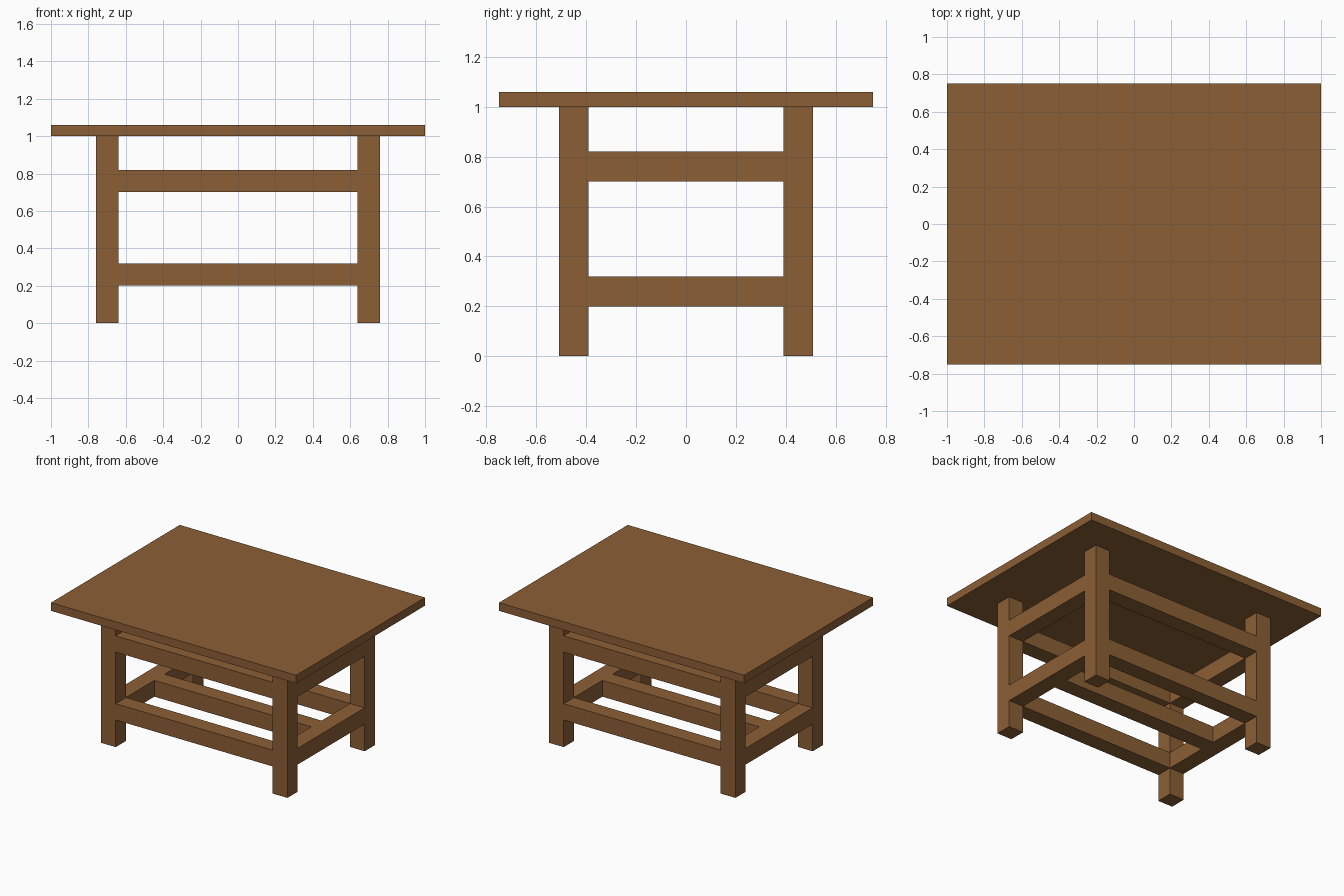
import bpy
import bmesh
from mathutils import Matrix, Vector

cube = bpy.data.objects.get("Cube")
if cube:
    bpy.data.objects.remove(cube, do_unlink=True)

# Single brown wood colour
WOOD = (0.26, 0.114, 0.036, 1.0)
wood = bpy.data.materials.new("brown_wood")
wood.use_nodes = True
wood.diffuse_color = WOOD
bsdf = next(n for n in wood.node_tree.nodes if n.type == 'BSDF_PRINCIPLED')
bsdf.inputs["Base Color"].default_value = WOOD
bsdf.inputs["Roughness"].default_value = 0.8


def box(name, centre, size):
    """Flat-shaded wooden block, centred at a point."""
    bm = bmesh.new()
    bmesh.ops.create_cube(bm, size=1.0, matrix=Matrix.Diagonal((*size, 1.0)))
    mesh = bpy.data.meshes.new(name)
    bm.to_mesh(mesh)
    bm.free()
    mesh.materials.append(wood)
    obj = bpy.data.objects.new(name, mesh)
    obj.location = Vector(centre)
    bpy.context.collection.objects.link(obj)
    return obj


BEAM = 0.12                 # square timber section
LEG_X, LEG_Y = 0.70, 0.45   # leg centre lines
LEG_H, TOP_T = 1.0, 0.06
SPAN_X = 2 * LEG_X - BEAM   # clear gap between legs
SPAN_Y = 2 * LEG_Y - BEAM

# Table top
box("table_top", (0, 0, LEG_H + TOP_T / 2), (2.0, 1.5, TOP_T))

# Four legs
for sx, side in ((1, "left"), (-1, "right")):
    for sy, end in ((-1, "front"), (1, "back")):
        box(f"{end}_{side}_leg", (sx * LEG_X, sy * LEG_Y, LEG_H / 2),
            (BEAM, BEAM, LEG_H))

# Two rings of rails, flush with the legs
for level, z in (("lower", 0.26), ("upper", 0.76)):
    for sy, end in ((-1, "front"), (1, "back")):
        box(f"{level}_{end}_rail", (0, sy * LEG_Y, z), (SPAN_X, BEAM, BEAM))
    for sx, side in ((1, "left"), (-1, "right")):
        box(f"{level}_{side}_rail", (sx * LEG_X, 0, z), (BEAM, SPAN_Y, BEAM))

# Centre stretcher joining the lower side rails
box("centre_stretcher", (0, 0, 0.26), (SPAN_X, BEAM, BEAM))
